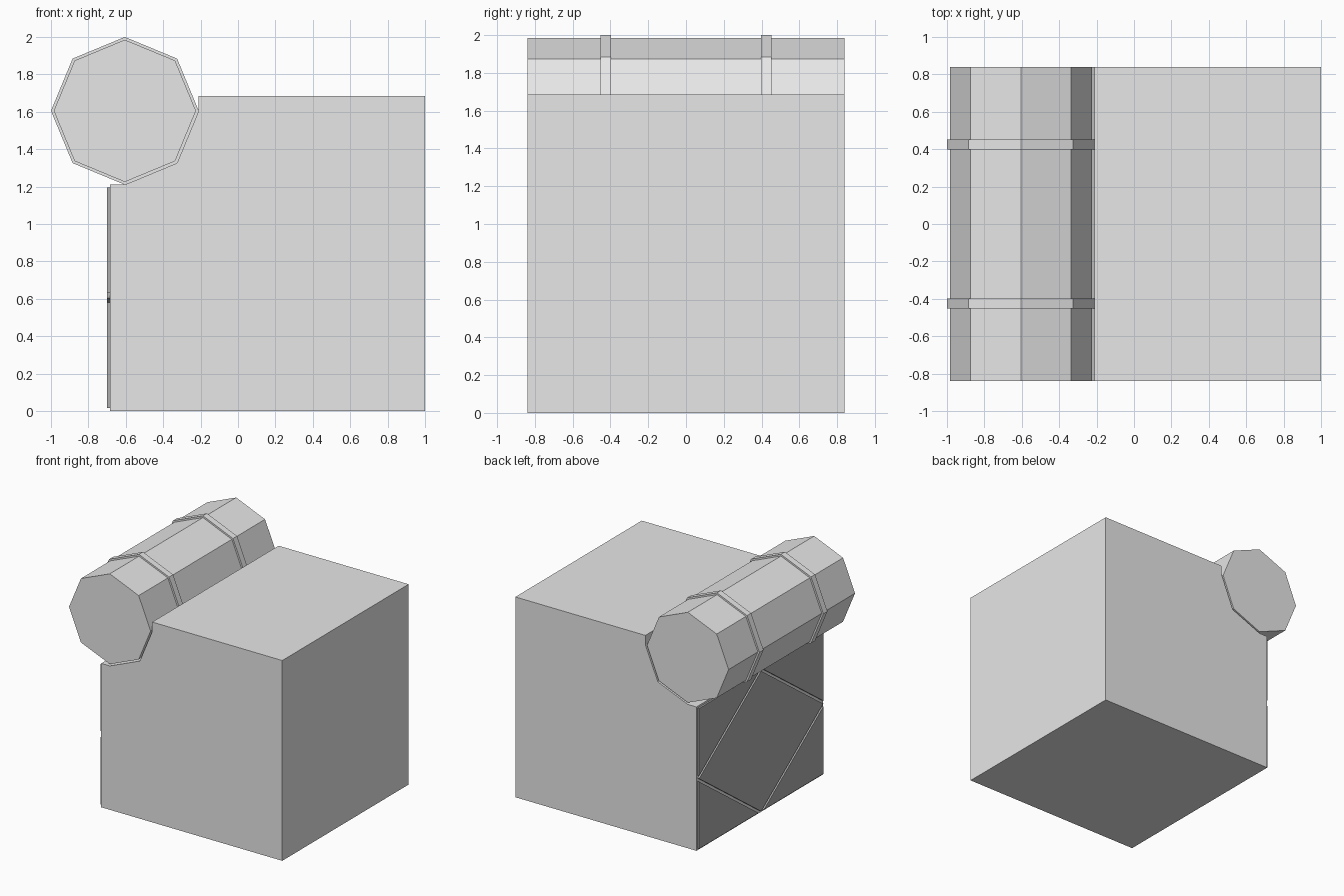
import bpy
import bmesh
from math import cos, sin, pi

cube = bpy.data.objects.get("Cube")
if cube:
    bpy.data.objects.remove(cube, do_unlink=True)


def make_material(name, value):
    mat = bpy.data.materials.new(name)
    mat.use_nodes = True
    colour = (value, value, value, 1)
    mat.diffuse_color = colour
    mat.node_tree.nodes["Principled BSDF"].inputs["Base Color"].default_value = colour
    return mat


light_grey = make_material("light grey", 0.8)
dark_grey = make_material("dark grey", 0.42)


def prism(name, outline, offset, mat):
    """Extrude a closed outline of 3D points along an offset."""
    bm = bmesh.new()
    face = bm.faces.new([bm.verts.new(p) for p in outline])
    moved = bmesh.ops.extrude_face_region(bm, geom=[face])["geom"]
    bmesh.ops.translate(bm, vec=offset,
                        verts=[g for g in moved if isinstance(g, bmesh.types.BMVert)])
    bmesh.ops.recalc_face_normals(bm, faces=bm.faces)
    mesh = bpy.data.meshes.new(name)
    bm.to_mesh(mesh)
    bm.free()
    mesh.materials.append(mat)
    obj = bpy.data.objects.new(name, mesh)
    bpy.context.collection.objects.link(obj)
    return obj


HALF = 0.84
LEFT, SEAT = -0.685, 1.21
AXIS_X, AXIS_Z = -0.605, 1.605
BAND_R, ROLL_R = 0.395, 0.38


def octagon(radius, steps=range(8)):
    return [(AXIS_X + radius * cos(k * pi / 4), AXIS_Z + radius * sin(k * pi / 4))
            for k in steps]


def along_y(name, profile, start, end, mat):
    return prism(name, [(x, start, z) for x, z in profile], (0, end - start, 0), mat)


# Main block with a cradle cut to fit the roll
notch = octagon(BAND_R, (0, -1, -2))
block = [(LEFT, 0), (1, 0), (1, 1.685), (notch[0][0], 1.685)] + notch + [(LEFT, SEAT)]
along_y("main_block", block, -HALF, HALF, light_grey)

# Eight-sided roll and its two bands
along_y("roll", octagon(ROLL_R), -HALF, HALF, light_grey)
for name, y in (("front_band", -0.425), ("back_band", 0.425)):
    along_y(name, octagon(BAND_R), y - 0.027, y + 0.027, light_grey)

# Side plates: a diamond and four corner triangles with narrow gaps between
PW, PH, MID, GAP = 0.825, 0.59, 0.605, 0.025


def plate(name, outline):
    prism(name, [(LEFT, y, MID + z) for y, z in outline], (-0.015, 0, 0), dark_grey)


plate("diamond_plate", [(-PW, 0), (0, -PH), (PW, 0), (0, PH)])
for side, sy in (("front", -1), ("back", 1)):
    for level, sz in (("lower", -1), ("upper", 1)):
        plate(f"{level}_{side}_corner_plate",
              [(sy * PW, sz * GAP), (sy * PW, sz * PH), (sy * GAP * PW / PH, sz * PH)])
